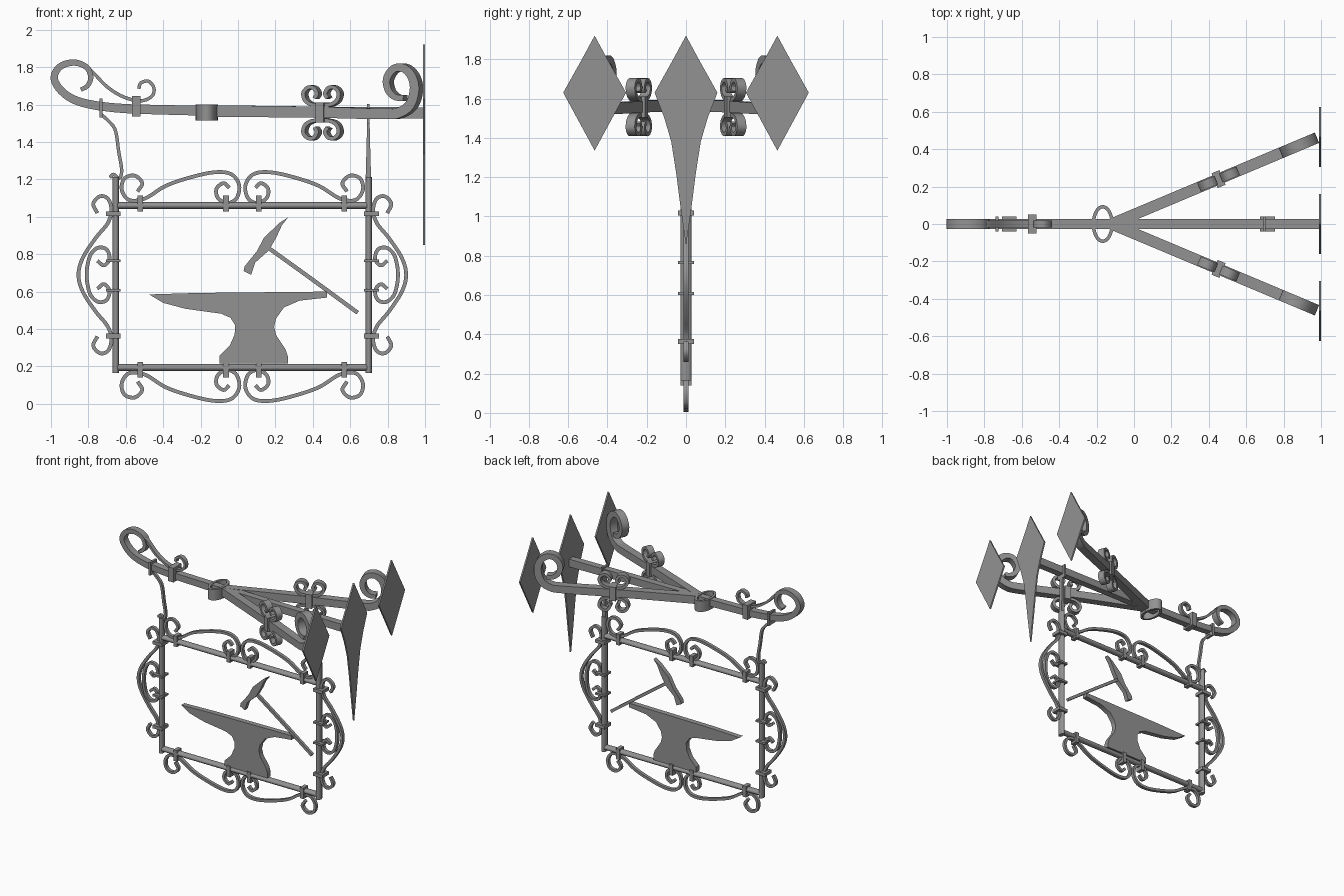
import bpy, bmesh, math
from mathutils import Vector as V

X, Y, Z = V((1, 0, 0)), V((0, 1, 0)), V((0, 0, 1))


def finish(name, bm):
    bmesh.ops.recalc_face_normals(bm, faces=bm.faces)
    me = bpy.data.meshes.new(name)
    bm.to_mesh(me)
    bm.free()
    ob = bpy.data.objects.new(name, me)
    bpy.context.collection.objects.link(ob)
    return ob


def spline(pts, n=5):
    """Catmull-Rom curve through 2D points."""
    p = [V(q) for q in pts]
    p = [2 * p[0] - p[1]] + p + [2 * p[-1] - p[-2]]
    out = []
    for i in range(1, len(p) - 2):
        a, b, c, d = p[i - 1:i + 3]
        for k in range(n):
            t = k / n
            out.append(0.5 * (2 * b + (c - a) * t + (2 * a - 5 * b + 4 * c - d) * t * t
                              + (3 * b - a - 3 * c + d) * t ** 3))
    return out + [p[-2]]


def ribbon(name, pts, thick=0.022, width=0.03, o=(0, 0, 0), u=X, w=Z, end=None):
    """Flat iron strip swept along a curve lying in the plane (u, w)."""
    o, c, end = V(o), spline(pts), end or thick
    side = u.cross(w).normalized() * width / 2
    bm, rings = bmesh.new(), []
    for i, q in enumerate(c):
        t = (c[min(i + 1, len(c) - 1)] - c[max(i - 1, 0)]).normalized()
        h = (thick + (end - thick) * i / (len(c) - 1)) / 2
        n = V((-t.y, t.x)) * h
        a, b = [o + u * r.x + w * r.y for r in (q + n, q - n)]
        rings.append([bm.verts.new(v) for v in (a + side, a - side, b - side, b + side)])
    for r, s in zip(rings, rings[1:]):
        for k in range(4):
            bm.faces.new((r[k], r[(k + 1) % 4], s[(k + 1) % 4], s[k]))
    bm.faces.new(rings[0])
    bm.faces.new(rings[-1])
    return finish(name, bm)


def plate(name, pts, thick, o, u, w=Z):
    """Flat outline given in (u, w), extruded to a thickness."""
    n = u.cross(w).normalized() * thick
    bm = bmesh.new()
    f = bm.faces.new([bm.verts.new(V(o) + u * a + w * b - n / 2) for a, b in pts])
    r = bmesh.ops.extrude_face_region(bm, geom=[f])
    bmesh.ops.translate(bm, vec=n, verts=[v for v in r['geom'] if isinstance(v, bmesh.types.BMVert)])
    return finish(name, bm)


def box(name, loc, size, rot=0):
    bpy.ops.mesh.primitive_cube_add(size=1, location=loc, rotation=(0, 0, rot))
    ob = bpy.context.object
    ob.name, ob.scale = name, size


def rod(name, loc, length, rx, ry, rot=(0, 0, 0)):
    bpy.ops.mesh.primitive_cylinder_add(vertices=12, radius=1, depth=length, location=loc, rotation=rot)
    ob = bpy.context.object
    ob.name, ob.scale = name, (rx, ry, 1)


# wall plates: a long central spear and two diamonds
half = [(0.065, 1.80), (0.16, 1.63)]
low_spear = [(0.11, 1.5), (0.075, 1.38), (0.05, 1.22), (0.027, 1.04)]
low_diamond = [(0.065, 1.455)]
for name, y, low, tip in (("centre_wall_plate", 0, low_spear, 0.85),
                          ("side_wall_plate", 0.465, low_diamond, 1.335),
                          ("side_wall_plate", -0.465, low_diamond, 1.335)):
    r = half + low
    plate(name, [(0, 1.92)] + r + [(0, tip)] + [(-a, b) for a, b in reversed(r)], 0.012, (0.994, y, 0), Y)

# main bar with scrolled tip, and its thin branch
ribbon("main_bar", [(0.99, 1.555), (0.5, 1.56), (0, 1.565), (-0.4, 1.572), (-0.65, 1.582), (-0.83, 1.61),
                    (-0.93, 1.66), (-0.982, 1.735), (-0.955, 1.80), (-0.88, 1.825), (-0.81, 1.80),
                    (-0.787, 1.745), (-0.805, 1.70), (-0.84, 1.68)], 0.06, 0.052, end=0.022)
ribbon("tip_branch", [(-0.86, 1.82), (-0.79, 1.785), (-0.70, 1.695), (-0.61, 1.64), (-0.52, 1.62), (-0.46, 1.645),
                      (-0.45, 1.69), (-0.48, 1.725), (-0.52, 1.715), (-0.53, 1.685)], 0.018, 0.035)
box("branch_clasp", (-0.543, 0, 1.592), (0.045, 0.1, 0.11))

# oval collar where the three bars meet
ribbon("junction_collar", [(0.05 * math.cos(i * math.pi / 8), 0.092 * math.sin(i * math.pi / 8)) for i in range(17)],
       0.018, 0.085, (-0.167, 0, 1.557), X, Y)

# side bars with wall scrolls and clasped double curls
for s in (1, -1):
    u, o = V((1, s * 0.42, 0)), V((-0.12, 0, 0))
    ribbon("side_bar", [(0, 1.565), (0.5, 1.56), (0.9, 1.55), (0.99, 1.557), (1.05, 1.60), (1.074, 1.68),
                        (1.06, 1.75), (1.015, 1.795), (0.96, 1.79), (0.925, 1.735), (0.935, 1.675),
                        (0.97, 1.64), (1.015, 1.635)], 0.062, 0.06, o, u, end=0.03)
    mid = o + u * 0.572
    for v in (1, -1):
        c = [(0.035, 0.078), (0.022, 0.103), (0.04, 0.133), (0.07, 0.135), (0.094, 0.107), (0.085, 0.067), (0.05, 0.044)]
        path = c + [(0, 0.042)] + [(-a, b) for a, b in reversed(c)]
        ribbon("double_curl", [(a, 1.556 + v * b) for a, b in path], 0.02, 0.05, mid, u)
    box("curl_clasp", mid + Z * 1.557, (0.045, 0.085, 0.108), math.atan2(u.y, 1))

# hangers from the bar to the frame
box("left_hanger_clip", (-0.733, 0, 1.582), (0.016, 0.08, 0.10))
ribbon("left_hanger", [(-0.735, 1.55), (-0.69, 1.51), (-0.655, 1.46), (-0.638, 1.35), (-0.622, 1.25),
                       (-0.635, 1.205), (-0.665, 1.227), (-0.685, 1.21)], 0.018, 0.022)
box("right_hanger_clip", (0.697, 0, 1.55), (0.014, 0.08, 0.105))
ribbon("right_hanger", [(0.697, 1.19), (0.697, 1.35), (0.697, 1.53)], 0.03, 0.03, end=0.012)

# rectangular frame
CX, CZ = 0.023, 0.627
for s in (1, -1):
    rod("frame_post", (CX + s * 0.676, 0, 0.689), 1.05, 0.018, 0.028)
    rod("frame_rail", (CX, 0, CZ + s * 0.433), 1.35, 0.019, 0.025, (0, math.pi / 2, 0))

# scrolls along the top and bottom rails
rail_scroll = [(0.56, 0.075), (0.535, 0.12), (0.575, 0.16), (0.63, 0.145), (0.645, 0.085), (0.605, 0.03),
               (0.52, 0.038), (0.41, 0.105), (0.28, 0.15), (0.15, 0.178), (0.06, 0.168), (0.017, 0.11),
               (0.03, 0.04), (0.08, 0.013), (0.13, 0.04), (0.138, 0.09), (0.10, 0.12), (0.07, 0.095)]
for sx in (1, -1):
    for sz in (1, -1):
        o = V((CX, 0, CZ + sz * 0.433))
        ribbon("rail_scroll", rail_scroll, 0.02, 0.025, o, X * sx, Z * sz)
        for a in (0.545, 0.087):
            box("rail_clasp", o + V((sx * a, 0, sz * 0.012)), (0.03, 0.056, 0.085))

# scrolls on the outer sides of the posts
outer = [(0.10, 0.33), (0.122, 0.38), (0.085, 0.42), (0.042, 0.405), (0.025, 0.345), (0.045, 0.275),
         (0.11, 0.195), (0.178, 0.09)]
inner = [(0.10, 0.075), (0.065, 0.05), (0.035, 0.085), (0.05, 0.135), (0.095, 0.145), (0.135, 0.11), (0.153, 0.05)]
for s in (1, -1):
    o = V((CX + s * 0.675, 0, 0.69))
    for name, half, apex in (("post_outer_scroll", outer, 0.201), ("post_inner_scroll", inner, 0.157)):
        ribbon(name, half + [(apex, 0)] + [(a, -b) for a, b in reversed(half)], 0.02, 0.025, o, X * s)
    for b, h in ((0.327, 0.025), (-0.327, 0.025), (0.075, 0.015), (-0.083, 0.015)):
        box("post_clasp", o + V((s * 0.015, 0, b)), (0.08, 0.08, h))

# anvil silhouette
plate("anvil", [(-0.475, 0.585), (-0.21, 0.593), (0.475, 0.6), (0.475, 0.568), (0.33, 0.552), (0.245, 0.515),
                (0.203, 0.455), (0.193, 0.41), (0.205, 0.365), (0.255, 0.29), (0.266, 0.255), (0.266, 0.215),
                (-0.1, 0.215), (-0.1, 0.255), (-0.045, 0.31), (-0.018, 0.37), (-0.015, 0.42), (-0.04, 0.46),
                (-0.09, 0.482), (-0.28, 0.508), (-0.40, 0.54)], 0.04, (0, 0, 0), X)

# hammer
plate("hammer_head", [(0.268, 0.997), (0.225, 0.97), (0.14, 0.89), (0.10, 0.815), (0.035, 0.735), (0.03, 0.71),
                      (0.07, 0.69), (0.092, 0.755), (0.165, 0.82), (0.205, 0.89), (0.235, 0.955)], 0.035, (0, 0, 0), X)
ribbon("hammer_handle", [(0.14, 0.85), (0.39, 0.67), (0.64, 0.487)], 0.022, 0.022)

# dark wrought iron on every part
iron = bpy.data.materials.new("wrought_iron")
iron.diffuse_color = (0.29, 0.29, 0.29, 1)
for ob in bpy.context.scene.objects:
    ob.data.materials.append(iron)

# smooth the curved faces, keep edges sharp
bpy.ops.object.select_all(action='SELECT')
bpy.context.view_layer.objects.active = bpy.context.selected_objects[0]
bpy.ops.object.shade_smooth_by_angle(angle=math.radians(32))
